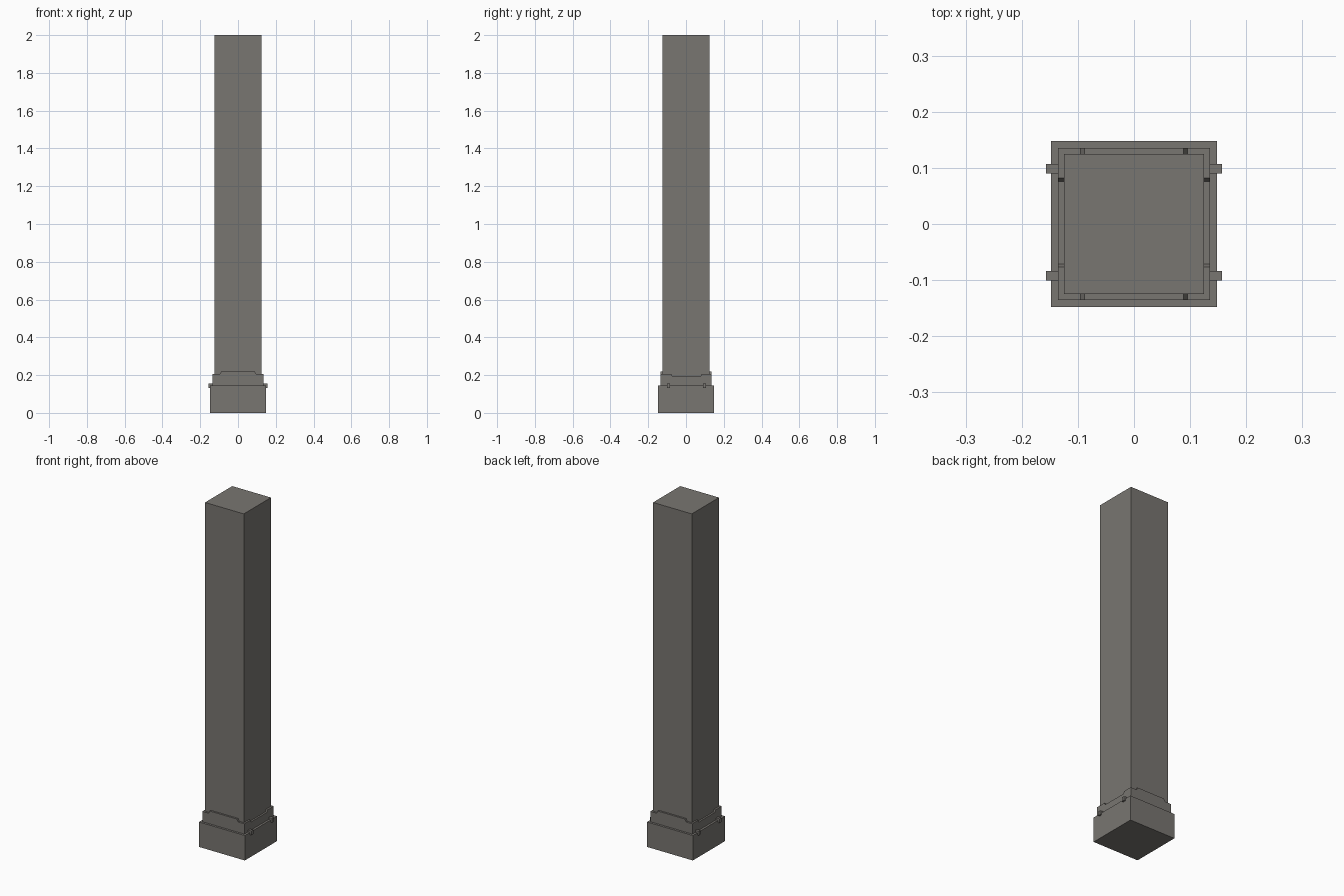
import bpy, bmesh
from mathutils import Matrix

if "Cube" in bpy.data.objects:
    bpy.data.objects.remove(bpy.data.objects["Cube"])

stone = bpy.data.materials.new("warm grey stone")
stone.diffuse_color = (0.19, 0.18, 0.165, 1)
stone.use_nodes = True
stone.node_tree.nodes["Principled BSDF"].inputs["Base Color"].default_value = stone.diffuse_color


def add_mesh(name, bm):
    bmesh.ops.recalc_face_normals(bm, faces=bm.faces)
    me = bpy.data.meshes.new(name)
    bm.to_mesh(me)
    bm.free()
    me.materials.append(stone)
    ob = bpy.data.objects.new(name, me)
    bpy.context.collection.objects.link(ob)
    return ob


def box(name, x0, x1, y0, y1, z0, z1):
    bm = bmesh.new()
    m = Matrix.Translation(((x0 + x1) / 2, (y0 + y1) / 2, (z0 + z1) / 2)) \
        @ Matrix.Diagonal((x1 - x0, y1 - y0, z1 - z0, 1))
    bmesh.ops.create_cube(bm, size=1, matrix=m)
    return add_mesh(name, bm)


def plate(name, profile, inner, outer, along_x):
    """Extrude an outline (position along the wall, z) outward from the shaft."""
    def point(t, d, z):
        return (t, d, z) if along_x else (d, t, z)
    bm = bmesh.new()
    a = [bm.verts.new(point(t, inner, z)) for t, z in profile]
    b = [bm.verts.new(point(t, outer, z)) for t, z in profile]
    bm.faces.new(a)
    bm.faces.new(b)
    n = len(profile)
    for i in range(n):
        j = (i + 1) % n
        bm.faces.new((a[i], a[j], b[j], b[i]))
    return add_mesh(name, bm)


# Square shaft and plinth
box("shaft", -0.1245, 0.1245, -0.1245, 0.1245, 0.145, 2.0)
box("plinth", -0.1475, 0.1475, -0.1475, 0.1475, 0, 0.145)

# Collar: raised centre on front and back, lowered centre on the sides
raised = [(-0.135, 0.145), (0.135, 0.145), (0.135, 0.205), (0.095, 0.205),
          (0.088, 0.22), (-0.088, 0.22), (-0.095, 0.205), (-0.135, 0.205)]
lowered = [(-0.1245, 0.145), (0.1245, 0.145), (0.1245, 0.205), (0.082, 0.205),
           (0.076, 0.192), (-0.071, 0.192), (-0.077, 0.205), (-0.1245, 0.205)]
for s, name in ((-1, "front"), (1, "back")):
    plate(name + "_collar", raised, s * 0.1245, s * 0.135, True)
for s, name in ((-1, "left"), (1, "right")):
    plate(name + "_collar", lowered, s * 0.1245, s * 0.135, False)
    # Small pegs poking out over the plinth edge
    for y, end in ((-0.092, "front"), (0.0985, "back")):
        x0, x1 = sorted((s * 0.13, s * 0.157))
        box(f"{name}_{end}_peg", x0, x1, y - 0.0085, y + 0.0085, 0.132, 0.156)
